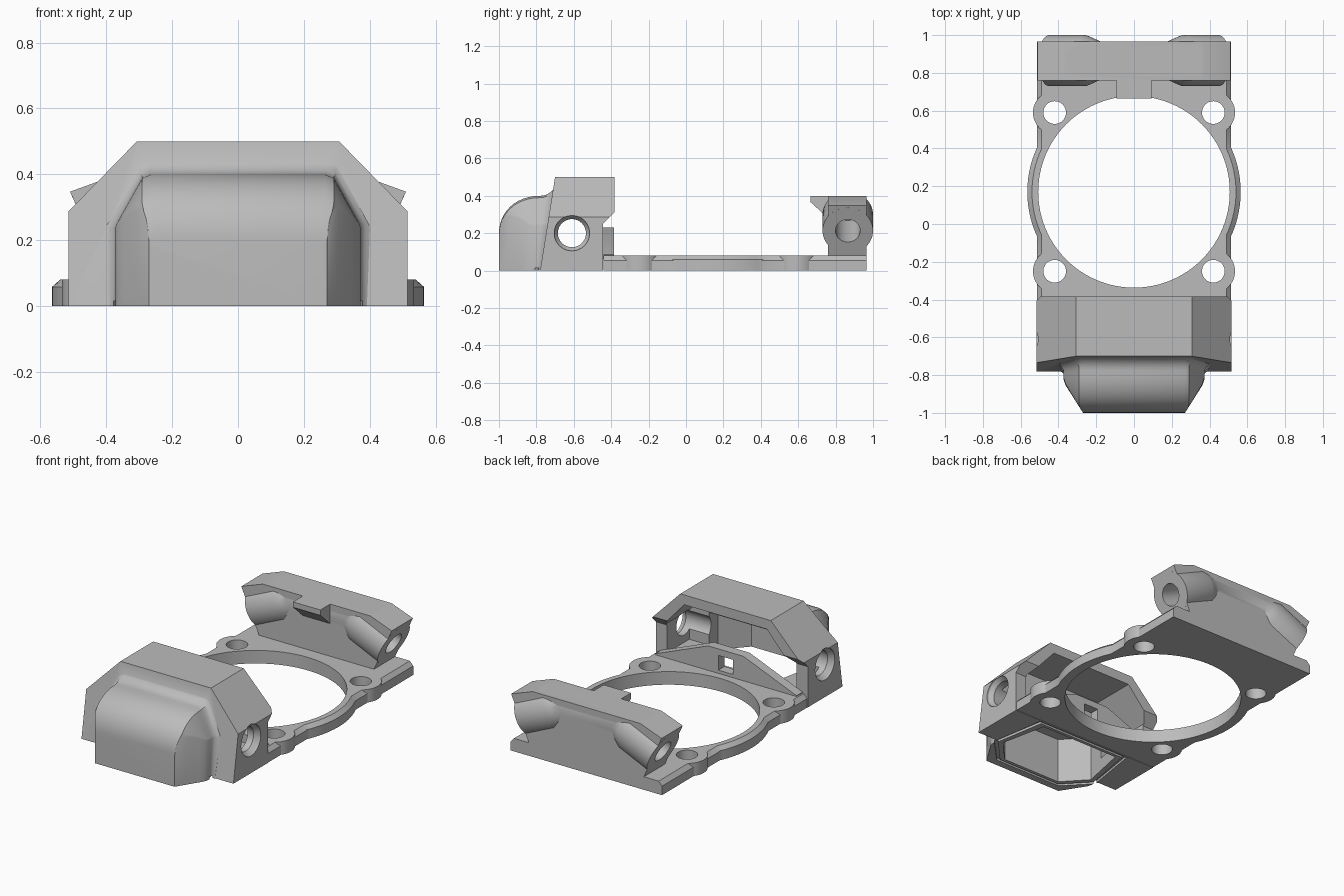
import bpy, bmesh, math
from mathutils import Vector, Matrix

if "Cube" in bpy.data.objects:
    bpy.data.objects.remove(bpy.data.objects["Cube"], do_unlink=True)

grey = bpy.data.materials.new("plain grey")
grey.use_nodes = True
grey.diffuse_color = (0.5, 0.5, 0.5, 1)
grey.node_tree.nodes["Principled BSDF"].inputs["Base Color"].default_value = (0.5, 0.5, 0.5, 1)


def loft(name, rings):
    """Skin a stack of equal-length rings and cap both ends."""
    bm = bmesh.new()
    loops = [[bm.verts.new(p) for p in ring] for ring in rings]
    n = len(loops[0])
    for a, b in zip(loops, loops[1:]):
        for i in range(n):
            j = (i + 1) % n
            bm.faces.new((a[i], a[j], b[j], b[i]))
    bm.faces.new(loops[0])
    bm.faces.new(loops[-1])
    bmesh.ops.recalc_face_normals(bm, faces=bm.faces)
    mesh = bpy.data.meshes.new(name)
    bm.to_mesh(mesh)
    bm.free()
    mesh.materials.append(grey)
    obj = bpy.data.objects.new(name, mesh)
    bpy.context.collection.objects.link(obj)
    return obj


def mirrored(half):
    return half + [(-x, v) for x, v in reversed(half)]


def prism_z(name, pts, z0, z1):
    return loft(name, [[(x, y, z) for x, y in pts] for z in (z0, z1)])


def prism_y(name, pts, y0, y1):
    return loft(name, [[(x, y, z) for x, z in pts] for y in (y0, y1)])


def prism_x(name, pts, x0, x1):
    return loft(name, [[(x, y, z) for y, z in pts] for x in (x0, x1)])


def rod(name, start, axis, steps, n=48):
    """Round bar along an axis; steps are (distance, radius)."""
    rot = Vector(axis).to_track_quat('Z', 'Y').to_matrix()
    ang = [2 * math.pi * i / n for i in range(n)]
    return loft(name, [[Vector(start) + rot @ Vector((r * math.cos(a), r * math.sin(a), d))
                        for a in ang] for d, r in steps])


def combine(obj, others, op, keep=False):
    """Apply booleans, then drop the helper solids."""
    for other in others:
        other.hide_render = True
        mod = obj.modifiers.new("cut", 'BOOLEAN')
        mod.operation, mod.object, mod.solver = op, other, 'EXACT'
        dg = bpy.context.evaluated_depsgraph_get()
        mesh = bpy.data.meshes.new_from_object(obj.evaluated_get(dg))
        obj.modifiers.clear()
        obj.data = mesh
        if keep:
            other.hide_render = False
        else:
            bpy.data.objects.remove(other, do_unlink=True)
    return obj


SIDES = (1, -1)
UP = (0, 0, 1)
CY = 0.17          # centre of the large opening
TOP = 0.08         # plate thickness

# Base plate with chamfered edge, round rim and four screw bosses
plate = loft("base_plate", [[(x * s, y, z) for x, y in
             ((w, -0.44), (w, 0.965), (-w, 0.965), (-w, -0.44))]
             for s, w, z in ((1, 0.513, 0), (1, 0.513, 0.055), (1, 0.49, TOP))])
rim = rod("rim", (0, CY, 0), UP, [(0, 0.565), (0.058, 0.565), (TOP, 0.54)], 96)
spots = [(sx * 0.42, CY + sy * 0.42, 0) for sx in SIDES for sy in SIDES]
bosses = [rod("boss", p, UP, [(0, 0.115), (TOP, 0.115)]) for p in spots]
combine(plate, [rim] + bosses, 'UNION')
opening = rod("opening", (0, CY, -0.1), UP, [(0, 0.507), (0.3, 0.507)], 96)
holes = [rod("hole", (x, y, -0.1), UP, [(0, 0.06), (0.3, 0.06)]) for x, y, z in spots]
combine(plate, [opening] + holes, 'DIFFERENCE')

# Front housing: chamfered hood with a sloping face
hood = mirrored([(0.515, 0), (0.515, 0.287), (0.307, 0.5)])
housing = loft("housing", [[(x, -0.78 + 0.16 * z, z) for x, z in hood],
                           [(x, -0.383, z) for x, z in hood]])


# Rounded nose, flaring into the sloping face
def nose_ring(y, w, h, shear=0.0):
    xt = min(w - 0.006, 0.285 + 0.3 * max(0, h - 0.4))
    half = [(w, 0), (w, h - 1.7 * (w - xt) - 0.012), (w - 0.004, h - 1.7 * (w - xt)),
            (xt + 0.006, h - 0.01), (xt - 0.02, h)]
    return [(x, y + shear * z, z) for x, z in mirrored(half)]


rings = []
for i in range(13):
    t = math.pi / 2 * i / 12
    y = -0.8 - 0.2 * math.cos(t)
    w = min(0.27 + (y + 1) * 0.63, 0.372)
    rings.append(nose_ring(y, w, 0.2 + 0.2 * math.sin(t), 0.06 * (i / 12) ** 4))
for i in range(1, 7):
    t = math.pi / 2 * i / 6
    f = 1 - math.cos(t)
    rings.append(nose_ring(-0.8 + 0.027 * math.sin(t), 0.372 + 0.058 * f,
                           0.4 + 0.06 * f, 0.06 + 0.1 * math.sin(t)))
rings.append(nose_ring(-0.74, 0.43, 0.46, 0.16))
combine(housing, [loft("nose", rings)], 'UNION')

# Hollow interior, floor opening, shallow seal groove and back notch
room = prism_y("room", mirrored([(0.44, TOP), (0.44, 0.26), (0.28, 0.44)]), -0.66, -0.3)
well = prism_z("well", mirrored([(0.27, -0.49), (0.33, -0.78), (0.2, -0.92)]), -0.1, 0.28)
groove = prism_z("groove", mirrored([(0.325, -0.455), (0.38, -0.8), (0.23, -0.955)]), -0.02, 0.015)
island = prism_z("island", mirrored([(0.305, -0.47), (0.36, -0.79), (0.22, -0.94)]), -0.05, 0.05)
combine(groove, [island], 'DIFFERENCE')
notch = prism_x("notch", [(-0.444, TOP), (-0.444, 0.25), (-0.383, 0.31),
                          (-0.3, 0.31), (-0.3, -0.1), (-0.444, -0.1)], -0.7, 0.7)
ports = [rod("port", (s * 0.55, -0.61, 0.2), (-s, 0, 0),
             [(0, 0.096), (0.045, 0.094), (0.07, 0.075), (0.25, 0.075)]) for s in SIDES]
combine(housing, [room, well, groove, notch] + ports, 'DIFFERENCE')

# Low back wall with a small window
wall = prism_y("low_wall", mirrored([(0.48, 0.06), (0.48, 0.085), (0.12, 0.23)]), -0.444, -0.385)
window = prism_y("window", mirrored([(0.05, 0.1), (0.05, 0.19)]), -0.6, -0.3)
combine(wall, [window], 'DIFFERENCE')

# Rear block with leaning ends, tilted round lugs and bores
block = prism_y("rear_block", mirrored([(0.385, 0.07), (0.39, TOP), (0.51, 0.347), (0.365, 0.4)]),
                0.76, 0.965)
for s in SIDES:
    axis = Vector((-s * 0.912, 0, 0.41))
    end = Vector((s * 0.45, 0.865, 0.213))
    lug = rod("lug", end, axis, [(0, 0.135), (0.21, 0.135), (0.25, 0.12), (0.31, 0.095)])
    trim = prism_y("trim", mirrored([(0.8, 0.4), (0.8, 0.8)]), 0.5, 1.2)
    floor = prism_y("floor", mirrored([(0.8, -0.3), (0.8, 0.07)]), 0.5, 1.2)
    combine(lug, [trim, floor], 'DIFFERENCE')
    combine(block, [lug], 'UNION')
    combine(block, [rod("bore", end - axis * 0.1, axis, [(0, 0.066), (0.38, 0.066)])], 'DIFFERENCE')

# Catch tab on the rear block
tab = prism_x("catch_tab", [(0.665, 0.4), (0.665, 0.367), (0.76, 0.28), (0.78, 0.28), (0.78, 0.4)],
              -0.093, 0.093)

# Smooth curved faces, keep edges sharp
for obj in (plate, housing, wall, block, tab):
    bpy.ops.object.select_all(action='DESELECT')
    obj.select_set(True)
    bpy.context.view_layer.objects.active = obj
    bpy.ops.object.shade_smooth_by_angle(angle=math.radians(28))
